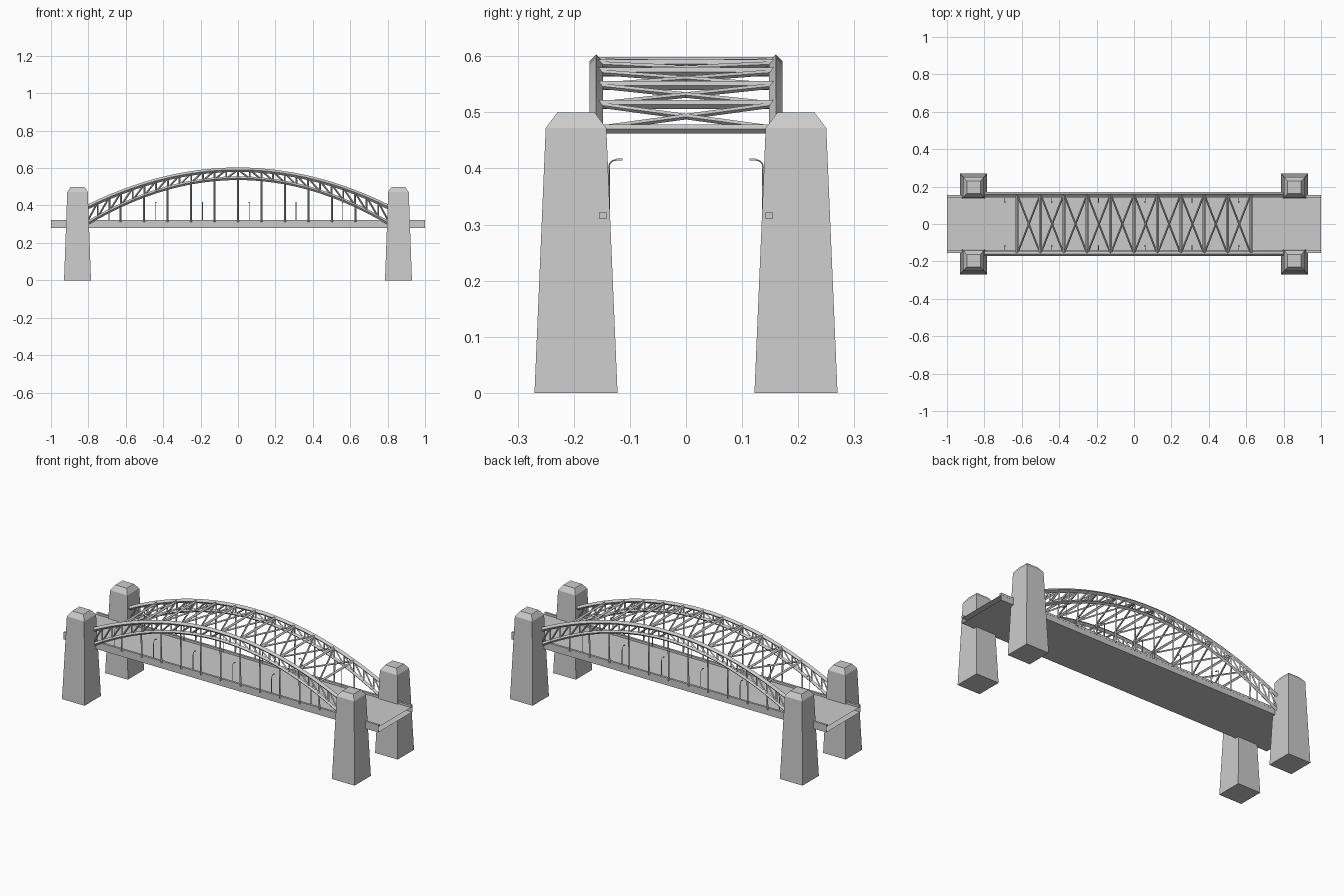
import bpy, bmesh, math
from mathutils import Vector

if "Cube" in bpy.data.objects:
    bpy.data.objects.remove(bpy.data.objects["Cube"])


def finish(name, bm):
    bmesh.ops.recalc_face_normals(bm, faces=bm.faces)
    me = bpy.data.meshes.new(name)
    bm.to_mesh(me)
    bm.free()
    ob = bpy.data.objects.new(name, me)
    bpy.context.collection.objects.link(ob)
    return ob


def tube(bm, pts, r, sides=4):
    """Sweep a regular polygon along a planar path."""
    pts = [Vector(p) for p in pts]
    rings = []
    for i, p in enumerate(pts):
        d = (pts[min(i + 1, len(pts) - 1)] - pts[max(i - 1, 0)]).normalized()
        side = d.cross(Vector((0, 0, 1)))
        if side.length < 0.01:
            side = Vector((0, 1, 0))
        side.normalize()
        if side.y < 0:
            side = -side
        up = side.cross(d).normalized()
        ring = []
        for k in range(sides):
            a = 2 * math.pi * k / sides
            ring.append(bm.verts.new(p + r * (side * math.cos(a) + up * math.sin(a))))
        rings.append(ring)
    for a, b in zip(rings, rings[1:]):
        for k in range(sides):
            bm.faces.new((a[k], a[(k + 1) % sides], b[(k + 1) % sides], b[k]))
    bm.faces.new(rings[0])
    bm.faces.new(rings[-1])


def box(bm, lo, hi):
    vs = bmesh.ops.create_cube(bm, size=1)["verts"]
    for v in vs:
        v.co = Vector([(lo[i] + hi[i]) / 2 + v.co[i] * (hi[i] - lo[i]) for i in range(3)])


def top_z(x):
    return 0.591 - 0.308 * x * x


def low_z(x):
    return 0.546 - 0.37 * x * x


STEP = 0.125
ARCH_Y = 0.160

# Deck: a hollow slab open at both ends
bm = bmesh.new()
box(bm, (-1, -0.154, 0.28), (1, 0.154, 0.31))
ends = [f for f in bm.faces if abs(f.calc_center_median().x) > 0.9]
bmesh.ops.delete(bm, geom=ends, context='FACES_ONLY')
finish("deck", bm)

for s, label in ((-1, "front"), (1, "back")):
    # Kerb rail along the deck edge
    bm = bmesh.new()
    ys = sorted((s * 0.142, s * 0.1545))
    box(bm, (-1, ys[0], 0.310), (1, ys[1], 0.322))
    finish(label + "_kerb_rail", bm)

    # Towers: tapered shaft with chamfered cap
    for t, end in ((-1, "left"), (1, "right")):
        bm = bmesh.new()
        rings = []
        for z, hx, hy in ((0, 0.072, 0.074), (0.472, 0.055, 0.054), (0.5, 0.036, 0.033)):
            rings.append([bm.verts.new((t * 0.858 + a * hx, s * 0.196 + b * hy, z))
                          for a, b in ((-1, -1), (1, -1), (1, 1), (-1, 1))])
        for a, b in zip(rings, rings[1:]):
            for k in range(4):
                bm.faces.new((a[k], a[(k + 1) % 4], b[(k + 1) % 4], b[k]))
        bm.faces.new(rings[0])
        bm.faces.new(rings[-1])
        finish(f"{label}_{end}_tower", bm)

    # Arch chords
    y = s * ARCH_Y
    n = 26
    xs = [(i - n / 2) * STEP / 2 for i in range(n + 1)]
    bm = bmesh.new()
    tube(bm, [(x, y, top_z(x)) for x in xs], 0.012)
    tube(bm, [(x, y, low_z(x)) for x in xs], 0.010)
    finish(label + "_arch_chords", bm)

    # Arch web: posts and diagonals leaning away from the crown
    bm = bmesh.new()
    for x in xs:
        tube(bm, [(x, y, low_z(x)), (x, y, top_z(x))], 0.005)
    for a, b in zip(xs, xs[1:]):
        if a < 0:
            a, b = b, a
        tube(bm, [(a, y, low_z(a)), (b, y, top_z(b))] if abs(a) > abs(b)
             else [(b, y, low_z(b)), (a, y, top_z(a))], 0.005)
    finish(label + "_arch_web", bm)

    # Hangers
    bm = bmesh.new()
    for i in range(-5, 6):
        x = i * STEP * 1.005
        tube(bm, [(x, s * 0.156, 0.312), (x, y, low_z(x))], 0.005)
    finish(label + "_hangers", bm)

    # Street lamps: pole, curved arm and head
    bm = bmesh.new()
    for i in range(6):
        x = -0.69 + 0.25 * i
        tube(bm, [(x, s * 0.138, 0.31), (x, s * 0.138, 0.40)], 0.0022, 6)
        tube(bm, [(x, s * 0.138, 0.398), (x, s * 0.136, 0.409),
                  (x, s * 0.130, 0.414), (x, s * 0.122, 0.416)], 0.0016, 6)
        ys = sorted((s * 0.113, s * 0.124))
        box(bm, (x - 0.003, ys[0], 0.414), (x + 0.003, ys[1], 0.418))
    finish(label + "_lamps", bm)

# Cross beams between the top chords
bm = bmesh.new()
for i in range(-5, 6):
    x = i * STEP
    tube(bm, [(x, -ARCH_Y, top_z(x)), (x, ARCH_Y, top_z(x))], 0.008)
finish("cross_beams", bm)

# X bracing between the beams
bm = bmesh.new()
for i in range(-5, 5):
    a, b = i * STEP, (i + 1) * STEP
    for s in (-1, 1):
        tube(bm, [(a, s * ARCH_Y, top_z(a)), (b, -s * ARCH_Y, top_z(b))], 0.005)
finish("x_bracing", bm)
